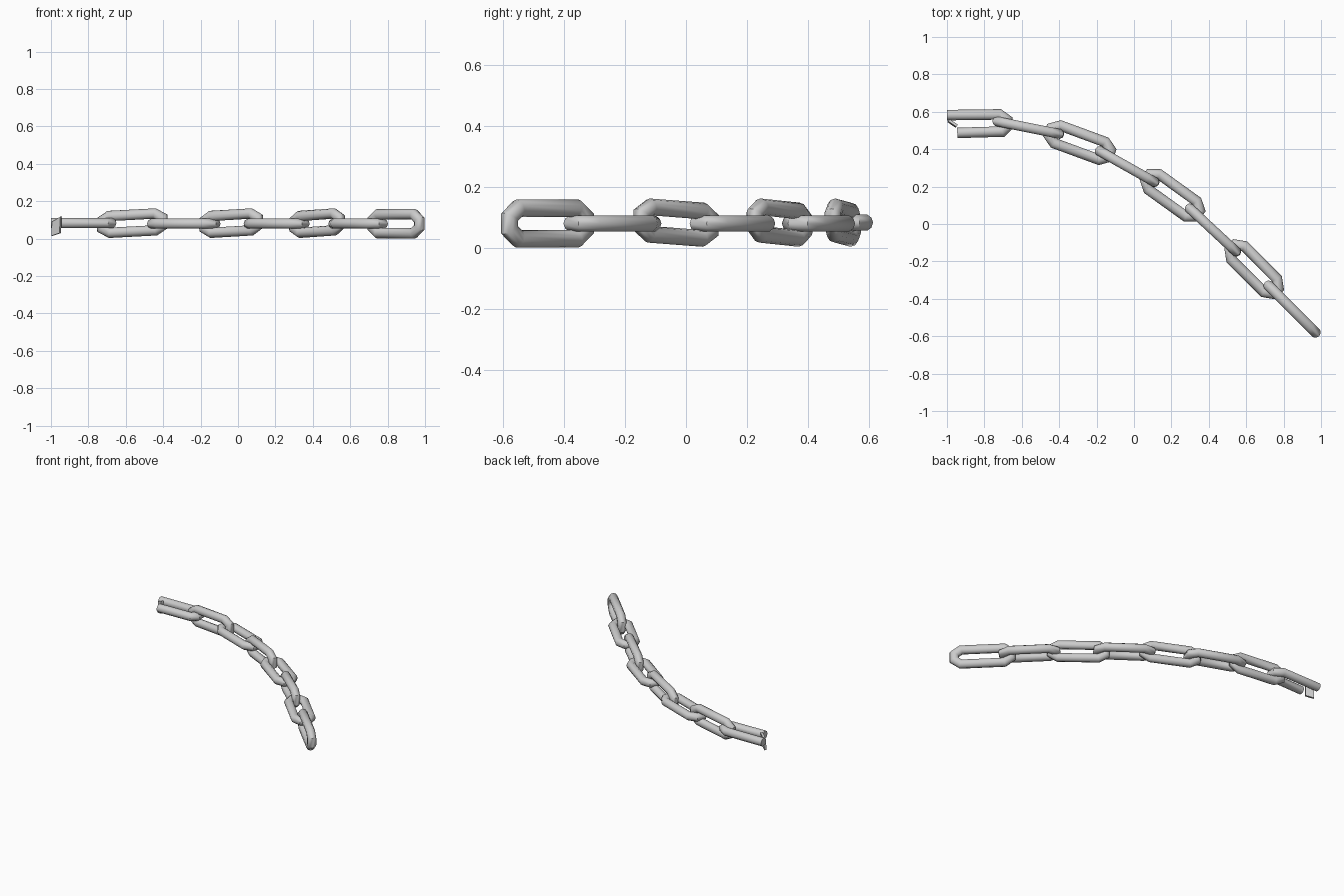
import bpy, bmesh
from math import cos, sin, tau, radians
from mathutils import Vector, Matrix

if "Cube" in bpy.data.objects:
    bpy.data.objects.remove(bpy.data.objects["Cube"])

SIDES = 10


def finish(name, bm, mat=None):
    if mat:
        bm.transform(mat)
    bmesh.ops.recalc_face_normals(bm, faces=bm.faces)
    me = bpy.data.meshes.new(name)
    bm.to_mesh(me)
    bm.free()
    ob = bpy.data.objects.new(name, me)
    bpy.context.collection.objects.link(ob)
    bpy.ops.object.select_all(action='DESELECT')
    ob.select_set(True)
    bpy.context.view_layer.objects.active = ob
    bpy.ops.object.shade_smooth_by_angle(angle=radians(37))
    return ob


def sweep(points, r, closed):
    """Round bar with mitred corners along a path in the XY plane."""
    bm = bmesh.new()
    pts = [Vector((x, y, 0)) for x, y in points]
    n = len(pts)
    rings = []
    for i, p in enumerate(pts):
        a = (p - pts[i - 1]).normalized() if closed or i > 0 else None
        b = (pts[(i + 1) % n] - p).normalized() if closed or i < n - 1 else None
        a, b = a or b, b or a
        t = (a + b).normalized()
        side = Vector((-t.y, t.x, 0)) / max(t.dot(a), 0.3)
        rings.append([bm.verts.new(p + side * r * cos(tau * k / SIDES)
                                   + Vector((0, 0, r * sin(tau * k / SIDES))))
                      for k in range(SIDES)])
    for i in range(n if closed else n - 1):
        q, s = rings[i], rings[(i + 1) % n]
        for k in range(SIDES):
            j = (k + 1) % SIDES
            bm.faces.new((q[k], q[j], s[j], s[k]))
    if not closed:
        bm.faces.new(rings[0])
        bm.faces.new(rings[-1])
    return bm


def link(name, start, end, upright, tilt=0, w=0.05, r=0.028, z=0.08):
    s, e = Vector((*start, z)), Vector((*end, z))
    d = (e - s).normalized()
    h = (e - s).length / 2 - r
    c = h - 0.042
    path = [(-c, w), (c, w), (h, 0.02), (h, -0.02),
            (c, -w), (-c, -w), (-h, -0.02), (-h, 0.02)]
    mat = (Matrix.Translation((s + e) / 2)
           @ Vector((1, 0, 0)).rotation_difference(d).to_matrix().to_4x4()
           @ Matrix.Rotation(radians(-tilt), 4, 'Y')
           @ Matrix.Rotation(radians(90 if upright else 0), 4, 'X'))
    finish(name, sweep(path, r, True), mat)


# closed links, alternately upright and flat
link("upright_link_1", (-0.755, 0.553), (-0.375, 0.477), True, 3, 0.045, 0.0275, 0.083)
link("flat_link_1", (-0.475, 0.503), (-0.105, 0.367), False)
link("upright_link_2", (-0.205, 0.402), (0.132, 0.212), True, 3, 0.045, 0.0275, 0.083)
link("flat_link_2", (0.05, 0.265), (0.363, 0.04), False)
link("upright_link_3", (0.28, 0.10), (0.565, -0.165), True, 3, 0.045, 0.0275, 0.083)
link("flat_link_3", (0.507, -0.105), (0.778, -0.378), False)
link("end_link", (0.70, -0.31), (0.99, -0.60), True, 0, 0.0505, 0.0285)

# broken link, open at its left end
finish("broken_link", sweep([(-1.0, 0.582), (-0.72, 0.586), (-0.678, 0.556),
                             (-0.678, 0.52), (-0.705, 0.494), (-0.945, 0.487)],
                            0.028, False), Matrix.Translation((0, 0, 0.083)))

# torn sliver at the break
bm = bmesh.new()
front = [(-0.998, 0.545, 0.015), (-0.955, 0.515, 0.03),
         (-0.95, 0.52, 0.118), (-0.995, 0.55, 0.09)]
lo = [bm.verts.new(p) for p in front]
hi = [bm.verts.new((x + 0.008, y + 0.012, z)) for x, y, z in front]
bm.faces.new(lo)
bm.faces.new(hi)
for i in range(4):
    j = (i + 1) % 4
    bm.faces.new((lo[i], lo[j], hi[j], hi[i]))
finish("torn_sliver", bm)
